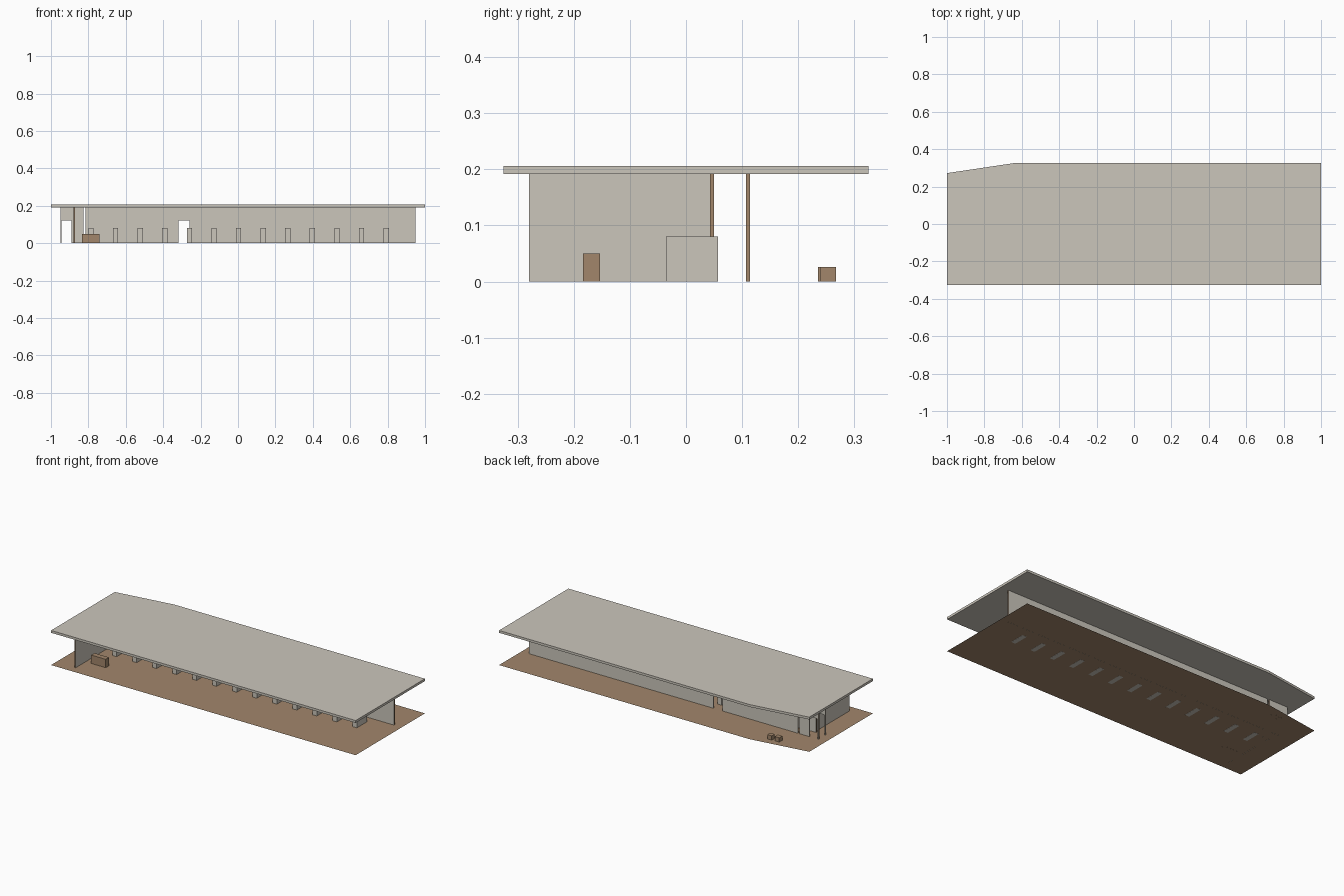
import bpy, bmesh
from mathutils import Vector

cube = bpy.data.objects.get("Cube")
if cube:
    bpy.data.objects.remove(cube, do_unlink=True)


def material(name, rgb):
    m = bpy.data.materials.new(name)
    m.use_nodes = True
    m.diffuse_color = (*rgb, 1)
    bsdf = m.node_tree.nodes["Principled BSDF"]
    bsdf.inputs["Base Color"].default_value = (*rgb, 1)
    bsdf.inputs["Roughness"].default_value = 0.9
    return m


plaster = material("warm_grey_plaster", (0.60, 0.565, 0.50))
timber = material("brown_timber", (0.36, 0.24, 0.148))


def extrude(name, points, offset, mats, side_mat=0):
    """Extrude a flat outline; its rim can take a second material."""
    bm = bmesh.new()
    offset = Vector(offset)
    face = bm.faces.new([bm.verts.new(p) for p in points])
    if offset.length:
        ext = bmesh.ops.extrude_face_region(bm, geom=[face], use_keep_orig=True)
        moved = [v for v in ext["geom"] if isinstance(v, bmesh.types.BMVert)]
        bmesh.ops.translate(bm, verts=moved, vec=offset)
        bmesh.ops.recalc_face_normals(bm, faces=bm.faces)
        for f in bm.faces:
            if abs(f.normal.dot(offset.normalized())) < 0.5:
                f.material_index = side_mat
    mesh = bpy.data.meshes.new(name)
    bm.to_mesh(mesh)
    bm.free()
    for m in mats:
        mesh.materials.append(m)
    ob = bpy.data.objects.new(name, mesh)
    bpy.context.collection.objects.link(ob)
    return ob


def box(name, x0, x1, y0, y1, height, mat):
    base = [(x0, y0, 0), (x1, y0, 0), (x1, y1, 0), (x0, y1, 0)]
    return extrude(name, base, (0, 0, height), [mat])


WALL_TOP, DOOR_TOP, THICK = 0.192, 0.12, 0.007


def long_wall(name, x0, x1, y, doors=()):
    """Wall along x with door notches and timber edges."""
    outline = [(x0, 0)]
    for a, b in doors:
        outline += [(a, 0), (a, DOOR_TOP), (b, DOOR_TOP), (b, 0)]
    outline += [(x1, 0), (x1, WALL_TOP), (x0, WALL_TOP)]
    return extrude(name, [(x, y, z) for x, z in outline], (0, THICK, 0),
                   [plaster, timber], 1)


# Floor sheet and roof slab share one outline with a clipped rear corner
plan = [(-1, -0.325), (1, -0.325), (1, 0.325), (-0.645, 0.325), (-1, 0.272)]
floor = extrude("floor", [(x, y, 0.0004) for x, y in plan], (0, 0, 0), [timber])
roof = extrude("roof", [(x, y, WALL_TOP) for x, y in plan], (0, 0, 0.014), [plaster])

# Walls
end_door = (-0.943, -0.89)
long_wall("rear_wall", -0.815, 0.95, 0.107, [(-0.318, -0.26)])
long_wall("rear_wall_end", -0.95, -0.826, 0.107, [end_door])
long_wall("inner_wall", -0.95, -0.826, 0.043, [end_door])
x = -0.879
extrude("side_wall", [(x, -0.28, 0), (x, 0.043, 0), (x, 0.043, WALL_TOP), (x, -0.28, WALL_TOP)],
        (THICK, 0, 0), [plaster, timber], 1)

# Row of low blocks
for i in range(13):
    cx = -0.786 + i * 0.1315
    box(f"block_{i + 1}", cx - 0.014, cx + 0.014, -0.036, 0.057, 0.08, plaster)

# Counter and outdoor stools
box("counter", -0.835, -0.74, -0.184, -0.153, 0.05, timber)
box("stool_right", -0.797, -0.768, 0.235, 0.264, 0.026, timber)
box("stool_left", -0.75, -0.721, 0.239, 0.267, 0.026, timber)
